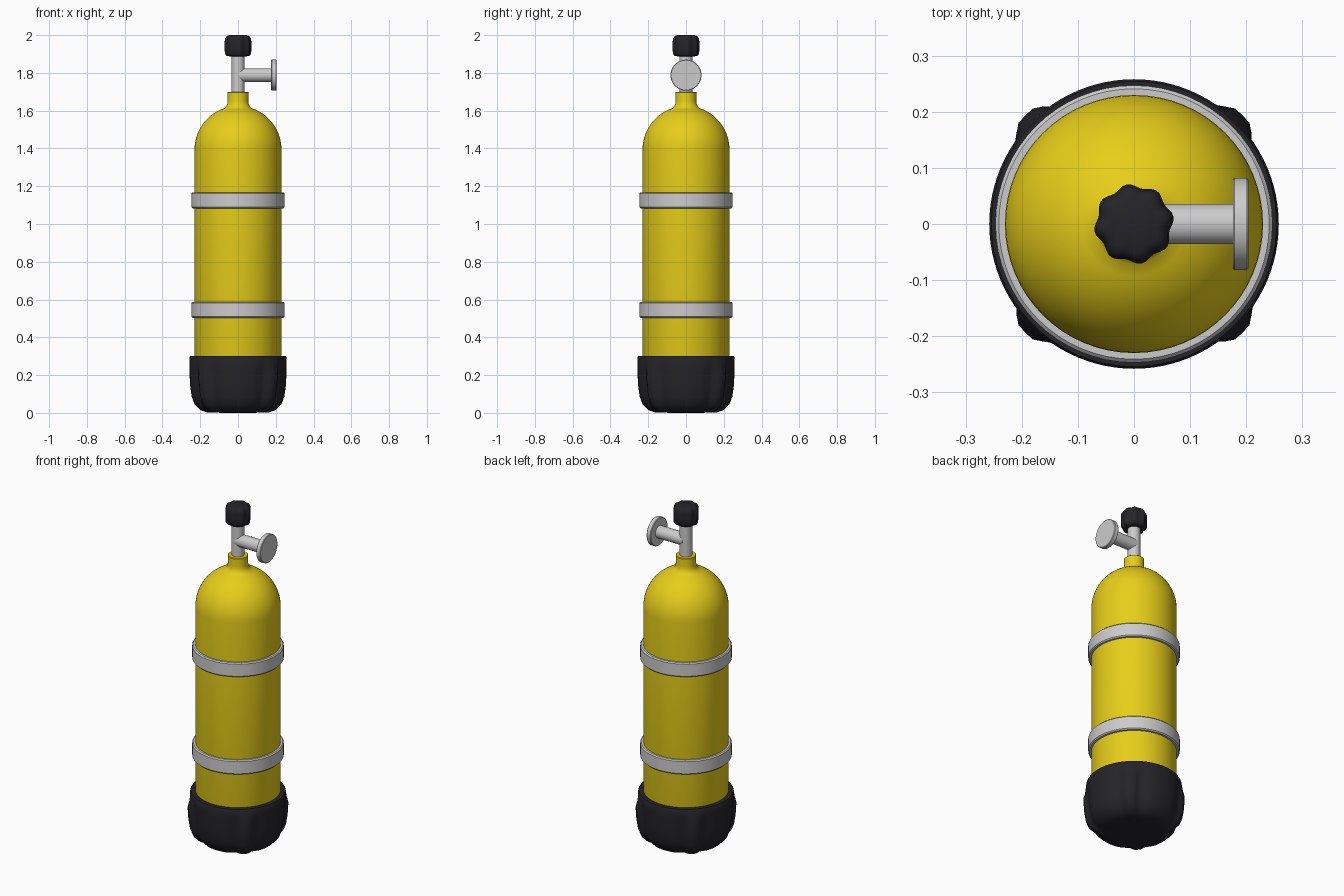
import bpy, bmesh, math
from mathutils import Matrix

if "Cube" in bpy.data.objects:
    bpy.data.objects.remove(bpy.data.objects["Cube"])

def material(name, rgb):
    m = bpy.data.materials.new(name)
    m.diffuse_color = (*rgb, 1)
    m.use_nodes = True
    m.node_tree.nodes["Principled BSDF"].inputs["Base Color"].default_value = m.diffuse_color
    return m

yellow = material("yellow_paint", (0.80, 0.62, 0.01))
black = material("black_rubber", (0.018, 0.018, 0.022))

def lathe(name, profile, segs=64, mat=None, shape=None, ring=False, matrix=None, angle=35):
    """Revolve (radius, z) points about z; shape(angle, z) scales the radius."""
    bm = bmesh.new()
    rows = []
    for r, z in profile:
        row = []
        for i in range(segs):
            a = 2 * math.pi * i / segs
            k = r * (shape(a, z) if shape else 1)
            row.append(bm.verts.new((k * math.cos(a), k * math.sin(a), z)))
        rows.append(row)
    pairs = list(zip(rows, rows[1:]))
    if ring:
        pairs.append((rows[-1], rows[0]))
    else:
        bm.faces.new(rows[0][::-1])
        bm.faces.new(rows[-1])
    for lo, hi in pairs:
        for i in range(segs):
            j = (i + 1) % segs
            bm.faces.new((lo[i], lo[j], hi[j], hi[i]))
    bmesh.ops.recalc_face_normals(bm, faces=bm.faces)
    if matrix:
        bm.transform(matrix)
    me = bpy.data.meshes.new(name)
    bm.to_mesh(me)
    bm.free()
    ob = bpy.data.objects.new(name, me)
    bpy.context.collection.objects.link(ob)
    if mat:
        me.materials.append(mat)
    bpy.ops.object.select_all(action='DESELECT')
    ob.select_set(True)
    bpy.context.view_layer.objects.active = ob
    bpy.ops.object.shade_smooth_by_angle(angle=math.radians(angle))
    return ob

# Tank: straight wall, domed shoulder, filleted neck
dome = [(0.23 * math.cos(t), 1.395 + 0.23 * math.sin(t))
        for t in (math.radians(6 * i) for i in range(13))]
lathe("tank", [(0.15, 0.04), (0.21, 0.07), (0.23, 0.13)] + dome +
      [(0.062, 1.624), (0.057, 1.635), (0.055, 1.65), (0.055, 1.697), (0.052, 1.70)],
      mat=yellow)

# Rubber boot with four corner ribs that fade out below the rim
def boot_shape(a, z):
    d = abs(math.degrees(a) % 90 - 45)
    rib = max(0.0, min(1.0, (11.5 - d) / 7))
    fade = max(0.0, min(1.0, (0.27 - z) / 0.06))
    flat = 0.035 * max(0.0, 1 - abs(d - 13) / 14)
    return 1 + fade * (0.065 * rib - flat * (1 - rib))

lathe("boot", [(0.08, 0.0), (0.165, 0.003), (0.20, 0.015), (0.23, 0.045), (0.245, 0.085),
               (0.253, 0.14), (0.257, 0.21), (0.258, 0.25), (0.258, 0.292),
               (0.254, 0.30), (0.228, 0.30)],
      segs=96, mat=black, shape=boot_shape, angle=40)

# Two metal straps
for name, z in (("lower_band", 0.545), ("upper_band", 1.125)):
    h, b = 0.042, 0.006
    lathe(name, [(0.228, z - h), (0.247 - b, z - h), (0.247, z - h + b),
                 (0.247, z + h - b), (0.247 - b, z + h), (0.228, z + h)], ring=True)

# Valve stem
lathe("valve_stem", [(0.034, 1.69), (0.034, 1.91)], segs=32)

# Side outlet and its round flange, pointing along +x
to_x = Matrix.Translation((0, 0, 1.788)) @ Matrix.Rotation(math.pi / 2, 4, 'Y')
lathe("outlet_pipe", [(0.036, 0.0), (0.036, 0.18)], segs=32, matrix=to_x)
lathe("outlet_flange", [(0.079, 0.176), (0.082, 0.179), (0.082, 0.201), (0.079, 0.204)],
      segs=48, matrix=to_x)

# Eight-lobed hand knob
def lobes(a, z):
    return 1 + 0.055 * math.cos(8 * (a - math.radians(10)))

lathe("knob", [(0.045, 1.888), (0.06, 1.891), (0.067, 1.902), (0.068, 1.93), (0.068, 1.965),
               (0.065, 1.984), (0.057, 1.995), (0.045, 2.0)],
      segs=64, mat=black, shape=lobes, angle=50)
